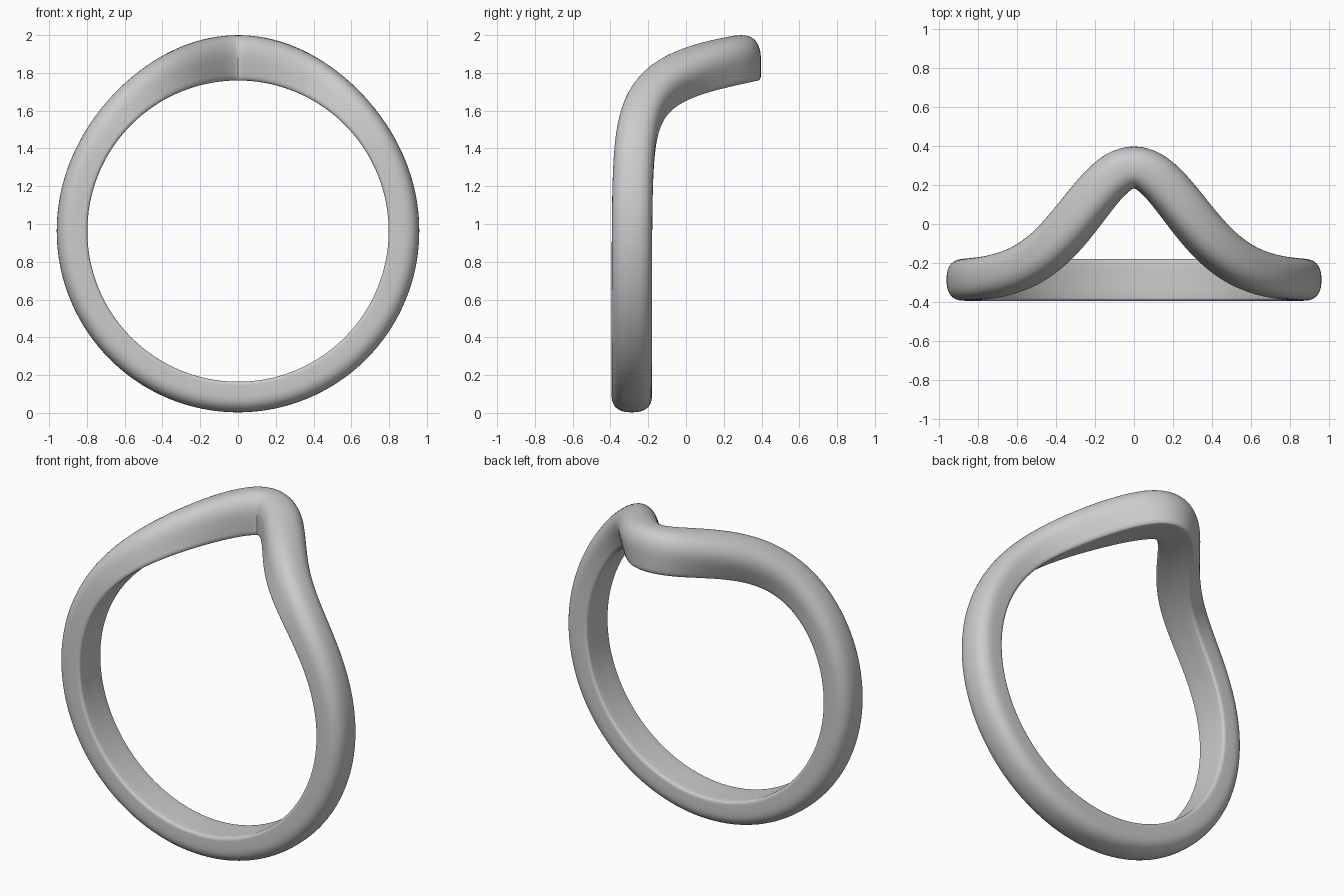
import bpy, bmesh, math

cube = bpy.data.objects.get("Cube")
if cube:
    bpy.data.objects.remove(cube, do_unlink=True)

INNER_R, CENTER_Z = 0.7975, 0.9625
HALF_W = 0.107
STEPS = 160


def peak_y(angle):
    """Sideways position of the band's middle line: flat below, peaked at the top."""
    return -0.287 + 0.577 / math.cosh(angle / math.radians(24)) ** 2


def thickness(angle):
    """Radial thickness, fuller towards the peak."""
    return 0.162 + 0.0775 * math.exp(-(angle / math.radians(36)) ** 2)


def d_profile():
    """Closed section as (across, height): flat inside, domed outside."""
    pts = []
    for i in range(25):                       # domed outer side
        a = math.pi * i / 24
        c, s = math.cos(a), math.sin(a)
        pts.append((math.copysign(abs(c) ** 0.8, c), 0.42 + 0.58 * s ** 0.8))
    for i in range(7):                        # rounded inner corner
        a = math.pi / 2 * i / 6
        pts.append((-0.86 - 0.14 * math.cos(a), 0.13 * (1 - math.sin(a))))
    pts += [(x, 0) for x in (-0.45, 0, 0.45)]
    for i in range(7):
        a = math.pi / 2 * i / 6
        pts.append((0.86 + 0.14 * math.sin(a), 0.13 * (1 - math.cos(a))))
    return pts


# Sweep the section along half the ring, offsetting it on the unrolled cylinder
bm = bmesh.new()
profile = d_profile()
rings = []
for i in range(-6, STEPS + 1):
    angle = math.pi * i / STEPS
    slope = (peak_y(angle + 0.001) - peak_y(angle - 0.001)) / (0.002 * 0.82)
    norm = math.hypot(1, slope)
    ring = []
    for across, height in profile:
        w = across * HALF_W
        a = angle - w * slope / norm / 0.82
        y = peak_y(angle) + w / norm
        r = INNER_R + height * thickness(a)
        ring.append(bm.verts.new((r * math.sin(a), y, CENTER_Z + r * math.cos(a))))
    rings.append(ring)
for r0, r1 in zip(rings, rings[1:]):
    for j in range(len(profile)):
        k = (j + 1) % len(profile)
        bm.faces.new((r0[j], r0[k], r1[k], r1[j]))

# Trim at the middle plane so the mirrored halves meet in a crease at the peak
bmesh.ops.bisect_plane(bm, geom=bm.verts[:] + bm.edges[:] + bm.faces[:], dist=1e-5,
                       plane_co=(0, 0, 0), plane_no=(1, 0, 0), clear_inner=True)
bmesh.ops.recalc_face_normals(bm, faces=bm.faces[:])
mesh = bpy.data.meshes.new("ring_band")
bm.to_mesh(mesh)
bm.free()

band = bpy.data.objects.new("ring_band", mesh)
bpy.context.collection.objects.link(band)
mirror = band.modifiers.new("mirror_halves", "MIRROR")
mirror.merge_threshold = 0.0005

# Plain grey metal
grey = bpy.data.materials.new("light_grey")
grey.use_nodes = True
color = (0.6, 0.6, 0.6, 1)
grey.diffuse_color = color
grey.node_tree.nodes["Principled BSDF"].inputs["Base Color"].default_value = color
mesh.materials.append(grey)

bpy.ops.object.select_all(action="DESELECT")
band.select_set(True)
bpy.context.view_layer.objects.active = band
bpy.ops.object.modifier_apply(modifier="mirror_halves")
bpy.ops.object.shade_smooth_by_angle(angle=math.radians(40))
